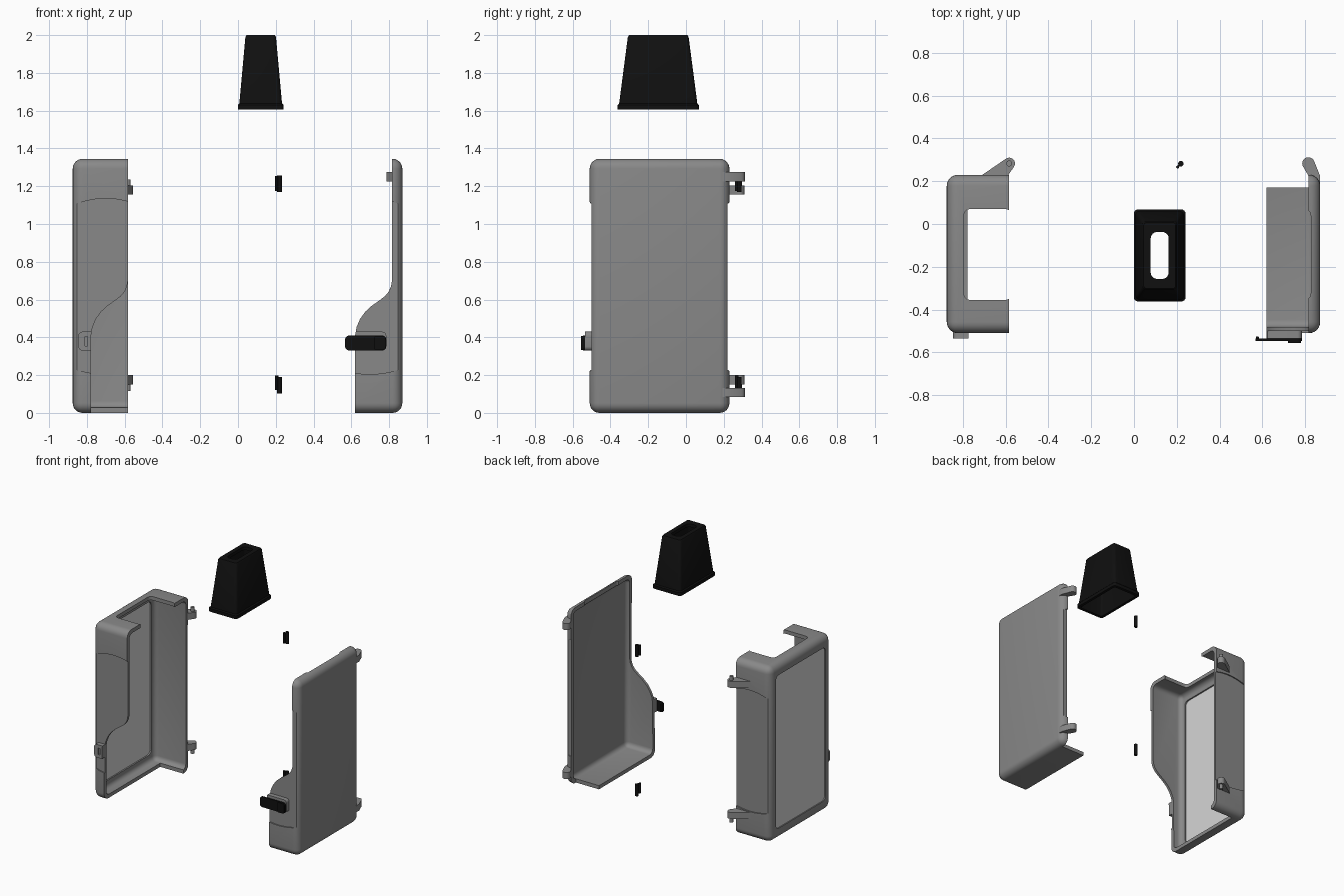
import bpy, bmesh, math
from mathutils import Vector

if "Cube" in bpy.data.objects:
    bpy.data.objects.remove(bpy.data.objects["Cube"])


def material(name, v):
    m = bpy.data.materials.new(name)
    m.diffuse_color = (v, v, v, 1)
    m.use_nodes = True
    m.node_tree.nodes["Principled BSDF"].inputs["Base Color"].default_value = m.diffuse_color
    return m


GREY = material("mid grey", 0.25)
LIGHT = material("light grey", 0.67)
BLACK = material("black", 0.005)


def finish(bm, name, mat):
    bmesh.ops.recalc_face_normals(bm, faces=bm.faces)
    me = bpy.data.meshes.new(name)
    bm.to_mesh(me)
    bm.free()
    ob = bpy.data.objects.new(name, me)
    bpy.context.collection.objects.link(ob)
    me.materials.append(mat)
    return ob


def box(name, lo, hi, mat=GREY, r=0, axes="xyz", seg=5):
    """Box between two corners, rounding the edges parallel to the given axes."""
    bm = bmesh.new()
    bmesh.ops.create_cube(bm, size=1)
    for v in bm.verts:
        v.co = Vector([lo[i] + (v.co[i] + 0.5) * (hi[i] - lo[i]) for i in range(3)])
    if r:
        edges = []
        for e in bm.edges:
            d = e.verts[1].co - e.verts[0].co
            if "xyz"[max(range(3), key=lambda i: abs(d[i]))] in axes:
                edges.append(e)
        bmesh.ops.bevel(bm, geom=edges, offset=r, segments=seg, profile=0.5, affect='EDGES')
    return finish(bm, name, mat)


def prism_xz(name, pts, y0, y1, round_edge=None, r=0.05):
    """Extrude an x-z outline along y, optionally rounding one upright back edge."""
    bm = bmesh.new()
    f = bm.faces.new([bm.verts.new((x, y0, z)) for x, z in pts])
    ext = bmesh.ops.extrude_face_region(bm, geom=[f])["geom"]
    for v in ext:
        if isinstance(v, bmesh.types.BMVert):
            v.co.y = y1
    if round_edge is not None:
        es = [e for e in bm.edges if all(abs(v.co.x - round_edge) < 1e-4 and
                                         abs(v.co.y - y1) < 1e-4 for v in e.verts)]
        bmesh.ops.bevel(bm, geom=es, offset=r, segments=5, profile=0.5, affect='EDGES')
    return finish(bm, name, GREY)


def hull_z(name, pts, z0, z1, mat):
    """Upright prism over the convex hull of x-y points."""
    bm = bmesh.new()
    for z in (z0, z1):
        for x, y in pts:
            bm.verts.new((x, y, z))
    res = bmesh.ops.convex_hull(bm, input=bm.verts)
    junk = [g for g in res["geom_interior"] if isinstance(g, bmesh.types.BMVert)]
    bmesh.ops.delete(bm, geom=junk, context='VERTS')
    return finish(bm, name, mat)


def circle(x, y, r, n=20):
    return [(x + r * math.cos(2 * math.pi * i / n), y + r * math.sin(2 * math.pi * i / n))
            for i in range(n)]


def boolean(ob, cutter, op, keep=False):
    m = ob.modifiers.new("cut", 'BOOLEAN')
    m.operation, m.object, m.solver = op, cutter, 'EXACT'
    dg = bpy.context.evaluated_depsgraph_get()
    me = bpy.data.meshes.new_from_object(ob.evaluated_get(dg))
    ob.modifiers.clear()
    ob.data = me
    if not keep:
        bpy.data.objects.remove(cutter)


# Whole closed case, later split into two halves
X0, X1, Y0, Y1, H = -0.875, -0.528, -0.51, 0.23, 1.345
SPLIT, SHIFT = -0.583, 1.398
shell = box("rear_case", (X0, Y0, 0), (X1, Y1, H), r=0.052, seg=6)

# Shallow grip recesses with curved ends on both narrow sides
xs = [-1 + 0.6 * i / 24 for i in range(25)]
outline = [(x, 0.205 + (x + 0.7) ** 2) for x in xs]
outline += [(x, 1.135 - 1.2 * (x + 0.7) ** 2) for x in reversed(xs)]
for y0, y1 in ((-0.7, Y0 + 0.009), (Y1 - 0.009, 0.4)):
    boolean(shell, prism_xz("recess_cutter", outline, y0, y1), 'DIFFERENCE')

# Latch pad on the front
boolean(shell, box("pad", (-0.845, -0.536, 0.33), (-0.613, -0.49, 0.43), r=0.022, axes="y"), 'UNION')
boolean(shell, box("pad_slot", (-0.81, -0.6, 0.355), (-0.797, -0.524, 0.405)), 'DIFFERENCE')

# Hollow inside, top cable opening, window opening
T = 0.028
boolean(shell, box("cavity", (X0 + T, Y0 + T, T), (X1 - T, Y1 - T, H - T), r=0.035), 'DIFFERENCE')
boolean(shell, box("top_opening", (-0.795, -0.355, 1.2), (-0.572, 0.07, 1.5), r=0.03, axes="z"),
        'DIFFERENCE')
boolean(shell, box("window_opening", (-1, -0.44, 0.085), (-0.8, 0.16, 1.26), r=0.035, axes="x"),
        'DIFFERENCE')

# Parting surface: S-curve on the front, straight elsewhere
curve = [(-0.57, 0.74), (-0.583, 0.70), (-0.588, 0.67), (-0.60, 0.642), (-0.62, 0.618),
         (-0.65, 0.595), (-0.69, 0.567), (-0.725, 0.535), (-0.752, 0.497),
         (-0.77, 0.455), (-0.778, 0.41), (-0.78, -0.5), (-0.3, -0.5), (-0.3, 0.74)]
parting = prism_xz("parting_cutter", curve, -1, 0.17, round_edge=-0.78)
lid_zone = box("lid_zone", (SPLIT, -1.2, -0.8), (-0.2, 0.9, 1.8))
boolean(parting, lid_zone, 'UNION')
lid = shell.copy()
lid.data = shell.data.copy()
lid.name = "front_case"
bpy.context.collection.objects.link(lid)
boolean(shell, parting, 'DIFFERENCE', keep=True)
boolean(lid, parting, 'INTERSECT')
lid.location.x = SHIFT

# Window sheet
box("window_panel", (-0.867, -0.445, 0.08), (-0.858, 0.165, 1.265), LIGHT, r=0.035, axes="x")

# Hinge knuckles on both halves, with small bosses on the rear half
HX, HY = SPLIT, 0.283
for z0, z1, b0, b1 in ((1.155, 1.205, 1.2, 1.235), (0.15, 0.2, 0.115, 0.155)):
    hull_z("rear_hinge", circle(HX, HY, 0.027) + [(-0.72, 0.222), (-0.60, 0.21)], z0, z1, GREY)
    hull_z("rear_hinge_boss", circle(HX, HY, 0.014), b0, b1, GREY)
for z0, z1 in ((1.225, 1.275), (0.083, 0.133)):
    hull_z("front_hinge", circle(HX + SHIFT, HY, 0.029) +
           [(0.868, 0.228), (0.868, 0.18), (0.83, 0.20)], z0, z1, GREY)

# Loose hinge pins with a small key on the side
for z0, k0, k1 in ((1.17, 1.175, 1.255), (0.102, 0.12, 0.197)):
    hull_z("hinge_pin", circle(0.219, 0.282, 0.013, 16), z0, z0 + 0.088, BLACK)
    hull_z("hinge_pin_key", circle(0.204, 0.266, 0.007, 12) + [(0.215, 0.278)], k0, k1, BLACK)

# Latch strap: thin blade, thick grip and hooked tip
box("latch_strap", (0.567, -0.546, 0.33), (0.785, -0.536, 0.41), BLACK, r=0.022, axes="y")
box("latch_grip", (0.72, -0.556, 0.332), (0.78, -0.535, 0.408), BLACK, r=0.012, axes="y")
box("latch_hook", (0.569, -0.540, 0.345), (0.585, -0.526, 0.395), BLACK, r=0.005, axes="z")


# Hollow tapered cable boot, lofted through rounded rectangles
def ring(bm, cx, cy, hx, hy, r, z, n=5):
    vs = []
    for k, (sx, sy) in enumerate(((1, 1), (-1, 1), (-1, -1), (1, -1))):
        for i in range(n):
            a = math.pi / 2 * (k + i / (n - 1))
            vs.append(bm.verts.new((cx + sx * (hx - r) + r * math.cos(a),
                                    cy + sy * (hy - r) + r * math.sin(a), z)))
    return vs


bm = bmesh.new()
CX, CY = 0.12, -0.147
profile = [(0.121, 0.215, 0.02, 1.605), (0.121, 0.215, 0.02, 1.63), (0.113, 0.207, 0.02, 1.638),
           (0.081, 0.161, 0.018, 1.99), (0.075, 0.155, 0.016, 2.0), (0.042, 0.11, 0.03, 2.0),
           (0.042, 0.11, 0.03, 1.975), (0.066, 0.145, 0.015, 1.975), (0.1, 0.192, 0.015, 1.605)]
rings = [ring(bm, CX, CY, *p) for p in profile]
for a, b in zip(rings, rings[1:] + rings[:1]):
    for i in range(len(a)):
        j = (i + 1) % len(a)
        bm.faces.new((a[i], a[j], b[j], b[i]))
finish(bm, "cable_boot", BLACK)

# Smooth the rounded edges, keep corners sharp
bpy.ops.object.select_all(action='SELECT')
bpy.context.view_layer.objects.active = shell
bpy.ops.object.shade_smooth_by_angle(angle=math.radians(30))
